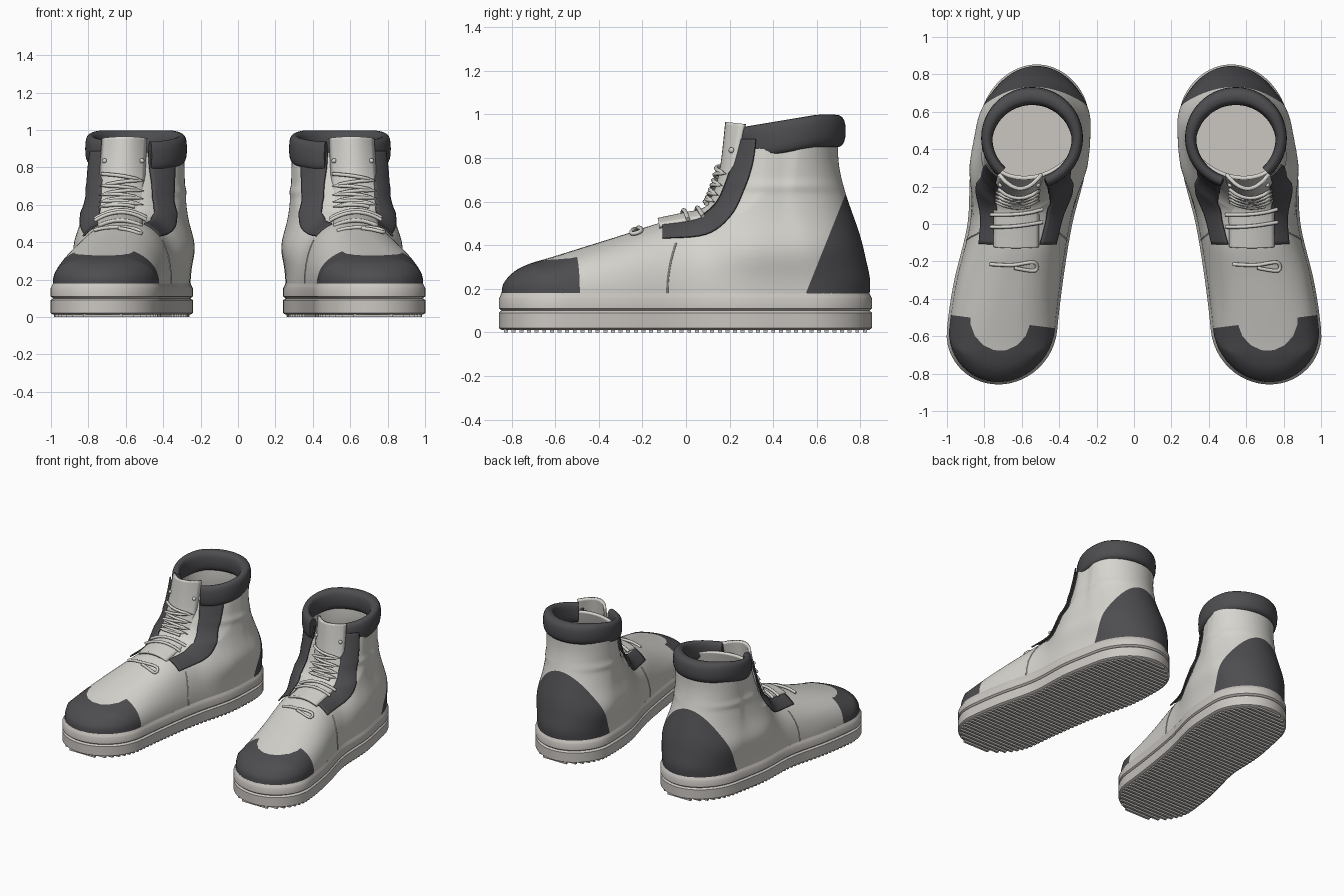
import bpy, bmesh, math
from mathutils import Vector, Matrix

if "Cube" in bpy.data.objects:
    bpy.data.objects.remove(bpy.data.objects["Cube"])


def material(name, rgb):
    m = bpy.data.materials.new(name)
    m.use_nodes = True
    m.diffuse_color = (*rgb, 1)
    bsdf = m.node_tree.nodes["Principled BSDF"]
    bsdf.inputs["Base Color"].default_value = (*rgb, 1)
    bsdf.inputs["Roughness"].default_value = 0.7
    return m


OFF_WHITE = material("off white leather", (0.67, 0.66, 0.62))
RUBBER = material("warm grey rubber", (0.60, 0.57, 0.54))
CHARCOAL = material("charcoal suede", (0.075, 0.073, 0.08))


# Smooth curve and lookup helpers
def spline(pts, n=10):
    out = []
    for i in range(len(pts) - 1):
        p0, p1, p2, p3 = (Vector(pts[min(max(i + k, 0), len(pts) - 1)]) for k in (-1, 0, 1, 2))
        for j in range(n):
            t = j / n
            out.append(p1 + t * ((p2 - p0) / 2 + t * (p0 - 2.5 * p1 + 2 * p2 - p3 / 2
                       + t * (1.5 * (p1 - p2) + (p3 - p0) / 2))))
    return out + [Vector(pts[-1])]


def look(curve, v, a=0, b=1):
    if v <= curve[0][a]:
        return curve[0][b]
    for p, q in zip(curve, curve[1:]):
        if p[a] <= v <= q[a] and q[a] > p[a]:
            return p[b] + (q[b] - p[b]) * (v - p[a]) / (q[a] - p[a])
    return curve[-1][b]


def clamp(v):
    return min(max(v, 0), 1)


def lerp(a, b, t):
    return a + (b - a) * t


# Side profile (y, z), heel profile (z, y), half width and centre line along y
BASE, POWER = 0.17, 2.3
FRONT = spline([(-.85, BASE), (-.84, .225), (-.79, .28), (-.72, .315), (-.62, .345), (-.46, .395),
                (-.3, .445), (-.13, .5), (0, .525), (.08, .555), (.135, .62), (.175, .71),
                (.21, .8), (.24, .9), (.27, 1), (.33, 1.3), (.5, 2.5)])
BACK = spline([(BASE, .845), (.24, .848), (.33, .83), (.45, .8), (.64, .735), (.77, .705), (.9, .7)])
WIDTH = spline([(-.85, .285), (-.55, .287), (-.3, .283), (0, .272), (.3, .3), (.6, .28), (.85, .26)])
CENTRE = spline([(-.85, .725), (-.56, .705), (-.3, .67), (0, .61), (.3, .565), (.6, .53), (.85, .52)])


def section(y, z, off=0.0):
    """Centre and half width of the shoe at a given length and height."""
    yf, yb = look(FRONT, z, 1, 0) + off, look(BACK, z) - off
    k = clamp((z - .3) / .45)
    k = k * k * (3 - 2 * k)
    centre = lerp(look(CENTRE, y), .54 + .055 * clamp((.45 - y) / .25), k)
    w = lerp(look(WIDTH, y), .264, k) - off
    w += .025 * clamp((y - .05) / .25) * math.exp(-((z - .38) / .11) ** 2)
    w += .006 * math.exp(-((z - .67) / .025) ** 2)
    r = min(.29, (yb - yf) / 2)
    d = clamp(min(y - yf, yb - y) / r)
    end = math.sqrt(1 - (1 - d) ** 2)
    rise = clamp((z - BASE) / max(look(FRONT, y) - BASE, .001))
    return centre, w * min(end, (1 - rise ** POWER) ** (1 / POWER))


def ring(z, off, n, shape_z=None):
    s = shape_z or z
    yf, yb = look(FRONT, s, 1, 0) + off, look(BACK, s) - off
    pts = []
    for i in range(n):
        a = math.tau * i / n
        y = (yf + yb) / 2 - (yb - yf) / 2 * math.cos(a)
        c, w = section(y, s, off)
        pts.append((c + (w if i < n / 2 else -w), y, z))
    return pts


def top_z(x, y):
    d = clamp(abs(x - look(CENTRE, y)) / look(WIDTH, y))
    return BASE + (look(FRONT, y) - BASE) * (1 - d ** POWER) ** (1 / POWER)


# Mesh helpers
def grid(bm, rows, closed=False):
    vs = [[bm.verts.new(p) for p in r] for r in rows]
    n = len(vs[0])
    for a, b in zip(vs, vs[1:]):
        for j in range(n if closed else n - 1):
            k = (j + 1) % n
            bm.faces.new((a[j], a[k], b[k], b[j]))
    return vs


def finish(bm, name, side, mats, thick=0, solid=False, angle=40):
    for v in bm.verts:
        v.co.x *= side
    if side < 0:
        bmesh.ops.reverse_faces(bm, faces=bm.faces[:])
    if solid:
        bmesh.ops.recalc_face_normals(bm, faces=bm.faces[:])
    me = bpy.data.meshes.new(name)
    bm.to_mesh(me)
    bm.free()
    ob = bpy.data.objects.new(("left_" if side > 0 else "right_") + name, me)
    bpy.context.collection.objects.link(ob)
    for m in mats:
        me.materials.append(m)
    bpy.ops.object.select_all(action="DESELECT")
    ob.select_set(True)
    bpy.context.view_layer.objects.active = ob
    bpy.ops.object.shade_smooth_by_angle(angle=math.radians(angle))
    if thick:
        mod = ob.modifiers.new("thickness", "SOLIDIFY")
        mod.thickness, mod.offset = thick, -1


def cord(name, side, paths, radius, mat):
    cu = bpy.data.curves.new(name, "CURVE")
    cu.dimensions, cu.bevel_depth, cu.bevel_resolution, cu.use_fill_caps = "3D", radius, 2, True
    for path in paths:
        sp = cu.splines.new("POLY")
        sp.points.add(len(path) - 1)
        for p, q in zip(sp.points, path):
            p.co = (q[0] * side, q[1], q[2], 1)
    cu.materials.append(mat)
    ob = bpy.data.objects.new(("left_" if side > 0 else "right_") + name, cu)
    bpy.context.collection.objects.link(ob)


TONGUE = spline([(-.13, .525), (-.02, .548), (.08, .572), (.12, .63), (.155, .75), (.18, .965)])


def tongue_point(t, u, out=0.0):
    i = min(int(t * 10), len(TONGUE) - 2)
    p, q = TONGUE[i], TONGUE[i + 1]
    d = (q - p).normalized()
    p = p.lerp(q, t * 10 - i)
    h = clamp((p.y - .525) / .44)
    p = p + Vector((-d.y, d.x)) * (out - lerp(.03, .08, h) * (u / .12) ** 2)
    return (lerp(.63, .607, h) + u, p.x, p.y)


for side in (1, -1):
    # Sole with a groove round its wall, and tread bars underneath
    bm = bmesh.new()
    wall = [(.012, .004), (.02, -.008), (.09, -.008), (.1, .004), (.11, -.008),
            (.155, -.008), (.165, -.003), (.18, .004)]
    vs = grid(bm, [ring(z, off, 96, BASE) for z, off in wall], True)
    bm.faces.new(vs[0][::-1])
    bm.faces.new(vs[-1])
    for i in range(48):
        y = -.825 + i * .035
        c, w = section(y, BASE)
        bmesh.ops.create_cube(bm, size=1, matrix=Matrix.Translation((c, y, .01))
                              @ Matrix.Diagonal((2 * w - .02, .018, .02, 1)))
    finish(bm, "sole", side, [RUBBER], solid=True)

    # Upper, with toe cap and heel patch cut into its surface
    bm = bmesh.new()
    grid(bm, [ring(p.y, .004, 112) for p in FRONT if p.y < .885], True)
    cap_co, cap_no = Vector((.875, -.5, 0)), Vector((-.126, 1, 0))
    heel_co, heel_no = Vector((0, .54, .155)), Vector((0, 1, -.4))
    arc = []
    for i in range(9):
        a = math.pi * (1 + i / 8)
        ca, sa = math.cos(a), math.sin(a)
        arc.append((Vector((.715 + .16 * ca, -.5 + .175 * sa, 0)), Vector((ca / .16, sa / .175, 0))))
    cuts = [(cap_co, cap_no, -.4), (heel_co, heel_no, 9)] + [(co, no, -.45) for co, no in arc]
    for co, no, limit in cuts:
        faces = [f for f in bm.faces if f.calc_center_median().y < limit]
        geom = faces + list({e for f in faces for e in f.edges}) + list({v for f in faces for v in f.verts})
        bmesh.ops.bisect_plane(bm, geom=geom, plane_co=co, plane_no=no.normalized(), dist=1e-5)
    for f in bm.faces:
        m = f.calc_center_median()
        in_vamp = m.z > .25 and all((m - co).dot(no) < 0 for co, no in arc)
        cap = (m - cap_co).dot(cap_no) < 0 and not in_vamp
        f.material_index = int(cap or (m - heel_co).dot(heel_no) > 0)
    finish(bm, "upper", side, [OFF_WHITE, CHARCOAL], thick=.02, angle=60)

    # Padded collar, open at the front for the tongue
    bm = bmesh.new()
    rows = []
    for i in range(65):
        a = math.radians(lerp(-48, 252, i / 64))
        half = .03 + .018 * max(0, math.sin(a))
        row = []
        for j in range(20):
            b = math.tau * j / 20
            cb, sb = (math.copysign(abs(f(b)) ** .75, f(b)) for f in (math.cos, math.sin))
            r = .272 - half + half * cb
            y = .46 + r * math.sin(a)
            lift = .06 * clamp((y - .24) / .36)
            row.append((.545 + r * math.cos(a), y, .863 + lift + .075 * sb))
        rows.append(row)
    vs = grid(bm, rows, True)
    bm.faces.new(vs[0])
    bm.faces.new(vs[-1])
    finish(bm, "collar", side, [CHARCOAL], solid=True, angle=60)

    # Lace trim strips following the opening on both flanks
    bm = bmesh.new()
    inner = spline([(-.1, .49), (.05, .512), (.145, .58), (.195, .68), (.225, .78), (.25, .88)], 6)
    outer = spline([(-.1, .425), (.1, .443), (.215, .53), (.28, .66), (.315, .77), (.33, .88)], 6)
    for s in (1, -1):
        rows = []
        for p, q in zip(inner, outer):
            row = []
            for k in range(9):
                y, z = p.lerp(q, k / 8)
                c, w = section(y, z)
                row.append((c + s * (w + .007), y - .008, z + .005))
            rows.append(row if s < 0 else row[::-1])
        grid(bm, rows)
    finish(bm, "lace_trim", side, [CHARCOAL], thick=.009)

    # Tongue
    bm = bmesh.new()
    grid(bm, [[tongue_point(i / 10, .122 * k / 6) for k in range(-6, 7)]
              for i in range(len(TONGUE))])
    finish(bm, "tongue", side, [OFF_WHITE], thick=.02)

    # Laces: zigzag, two rungs and the loose end on the vamp
    knots = [(lerp(4.1, 2.3, i / 9), side * .11 * (-1) ** (i + 1)) for i in range(10)]
    zigzag = [tongue_point(lerp(a[0], b[0], k / 6), lerp(a[1], b[1], k / 6), .018)
              for a, b in zip(knots, knots[1:]) for k in range(6)]
    rungs = [[tongue_point(t + .02 * k, side * .023 * k, .01) for k in range(-6, 7)] for t in (1.1, 1.7)]
    hook = [(-.12, -.215), (0, -.22), (.115, -.205), (.12, -.25), (.01, -.235)]
    end = [(.65 + side * u, y, top_z(.65 + side * u, y) + .008) for u, y in spline(hook, 4)]
    cord("laces", side, [zigzag, *rungs, end], .01, OFF_WHITE)

    # Eyelet studs
    bm = bmesh.new()
    for u in (-.1, .1):
        bmesh.ops.create_uvsphere(bm, u_segments=12, v_segments=8, radius=.013,
                                  matrix=Matrix.Translation(tongue_point(4.4, u, .004)))
    finish(bm, "eyelet_studs", side, [OFF_WHITE])

    # Flank seams
    seams = []
    for s in (1, -1):
        path = []
        for k in range(13):
            z = lerp(.18, .41, k / 12)
            y = -.085 + .04 * (k / 12) ** 2
            c, w = section(y, z, .004)
            path.append((c + s * w, y, z))
        seams.append(path)
    cord("flank_seams", side, seams, .004, OFF_WHITE)
